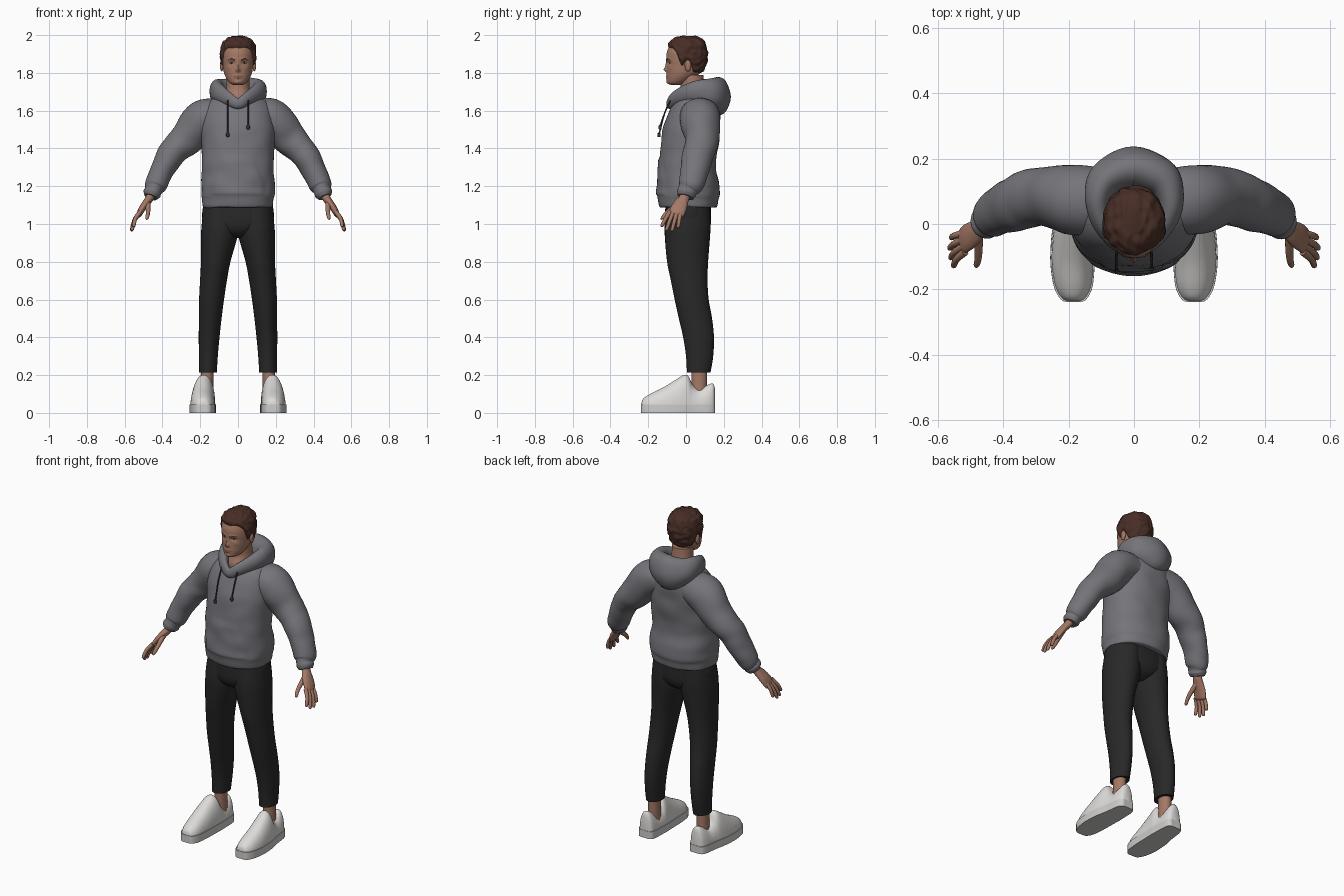
import bpy, bmesh, math
from mathutils import Vector, noise

def material(name, rgb):
    m = bpy.data.materials.new(name)
    m.diffuse_color = (*rgb, 1)
    return m

SKIN = material("skin", (0.37, 0.19, 0.13))
LIP = material("lip", (0.28, 0.12, 0.09))
HAIR = material("brown_hair", (0.065, 0.027, 0.019))
CLOTH = material("grey_fleece", (0.18, 0.175, 0.195))
CORD = material("dark_cord", (0.04, 0.04, 0.045))
PANTS = material("black_fabric", (0.021, 0.021, 0.021))
SHOE = material("white_leather", (0.72, 0.71, 0.69))
SOLE = material("sole_rubber", (0.62, 0.61, 0.59))
EYE = material("eye_white", (0.5, 0.45, 0.42))
X, Y, Z = Vector((1, 0, 0)), Vector((0, 1, 0)), Vector((0, 0, 1))

def spline(secs, steps, closed):
    """Smoothly interpolate section rows."""
    n, out = len(secs), []
    for i in range(n if closed else n - 1):
        pick = (lambda k: secs[k % n]) if closed else (lambda k: secs[min(max(k, 0), n - 1)])
        p = [pick(i + k) for k in (-1, 0, 1, 2)]
        for s in range(steps):
            t = s / steps
            out.append([0.5 * (2 * b + (c - a) * t + (2 * a - 5 * b + 4 * c - d) * t * t
                        + (3 * b - a - 3 * c + d) * t ** 3) for a, b, c, d in zip(*p)])
    return out if closed else out + [list(secs[-1])]

def loft(name, secs, mat, ref=Y, axis=None, n=24, steps=4, p=2.0, closed=False, shape=None):
    """Skin rows of (x, y, z, side radius, ref radius); shape(co, normal) edits vertices."""
    rows = spline(secs, steps, closed)
    bm, rings, m = bmesh.new(), [], len(rows)
    for i, r in enumerate(rows):
        c = Vector(r[:3])
        if axis:
            t = axis
        elif closed:
            t = (Vector(rows[(i + 1) % m][:3]) - Vector(rows[i - 1][:3])).normalized()
        else:
            t = (Vector(rows[min(i + 1, m - 1)][:3]) - Vector(rows[max(i - 1, 0)][:3])).normalized()
        b = (ref - t * ref.dot(t)).normalized()
        a = t.cross(b)
        ring = []
        for k in range(n):
            u = 2 * math.pi * k / n
            ca, sa = math.cos(u), math.sin(u)
            ca = math.copysign(abs(ca) ** (2 / p), ca)
            sa = math.copysign(abs(sa) ** (2 / p), sa)
            ring.append(bm.verts.new(c + a * (r[3] * ca) + b * (r[4] * sa)))
        rings.append(ring)
    for i in range(m if closed else m - 1):
        r0, r1 = rings[i], rings[(i + 1) % m]
        for k in range(n):
            j = (k + 1) % n
            bm.faces.new((r0[k], r0[j], r1[j], r1[k]))
    if not closed:
        bm.faces.new(rings[0])
        bm.faces.new(rings[-1])
    bmesh.ops.recalc_face_normals(bm, faces=bm.faces)
    bm.normal_update()
    if shape:
        moved = [shape(v.co.copy(), v.normal.copy()) for v in bm.verts]
        for v, co in zip(bm.verts, moved):
            v.co = co
    me = bpy.data.meshes.new(name)
    bm.to_mesh(me)
    bm.free()
    me.materials.append(mat)
    ob = bpy.data.objects.new(name, me)
    bpy.context.collection.objects.link(ob)
    return ob

def ball(name, loc, scale, mat):
    bpy.ops.mesh.primitive_uv_sphere_add(segments=20, ring_count=12, location=loc)
    ob = bpy.context.object
    ob.name, ob.scale = name, scale
    ob.data.materials.append(mat)

def level(z, front, back, half, cx=0):
    """Horizontal section from its front and back y."""
    return (cx, (front + back) / 2, z, half, (back - front) / 2)

def folds(co, nrm):
    return co + nrm * (0.006 * noise.noise(Vector((co.x * 9, co.y * 9, co.z * 13))))

def bump(d, s):
    return math.exp(-(d / s) ** 2)

# Head, with the face pushed in and out by soft bumps
head_rows = [level(*r) for r in (
    (1.737, -.082, -.02, .025), (1.746, -.098, .0, .043), (1.77, -.102, .04, .061),
    (1.80, -.102, .075, .074), (1.84, -.101, .095, .081), (1.87, -.104, .103, .084),
    (1.91, -.101, .104, .084), (1.95, -.082, .096, .076), (1.975, -.055, .072, .052),
    (1.985, -.025, .045, .026))]
FACE = ((0, 1.817, .011, .011, .016), (0, 1.838, .008, .018, .008),
        (.033, 1.853, .015, .009, -.009), (.03, 1.873, .02, .006, .004),
        (0, 1.784, .02, .004, .004), (0, 1.773, .017, .004, .004),
        (0, 1.750, .016, .009, .004), (.05, 1.825, .014, .012, .003))

def sculpt(co, nrm):
    if co.y < -.03:
        for x, z, sx, sz, h in FACE:
            co.y -= h * bump(abs(co.x) - x, sx) * bump(co.z - z, sz)
    return co

head = loft("head", head_rows, SKIN, axis=Z, n=96, steps=9, shape=sculpt)
head.data.materials.append(LIP)
head.data.materials.append(HAIR)
for f in head.data.polygons:
    c = f.center
    if c.y < -.05:
        if (c.x / .025) ** 2 + ((c.z - 1.779) / .009) ** 2 < 1:
            f.material_index = 1
        if .014 < abs(c.x) < .053 and abs(c.z - 1.874 + abs(abs(c.x) - .035) * .2) < .004:
            f.material_index = 2

# Hair: a shell over the head that sinks inside it below the hairline
HAIRLINE = ((-.2, 1.932), (-.07, 1.932), (-.05, 1.91), (-.035, 1.865), (-.02, 1.835),
            (0, 1.868), (.022, 1.862), (.04, 1.805), (.2, 1.78))

def grow(co, nrm):
    for (y0, z0), (y1, z1) in zip(HAIRLINE, HAIRLINE[1:]):
        if y0 <= co.y <= y1:
            d = co.z - z0 - (z1 - z0) * (co.y - y0) / (y1 - y0)
    off = min(max(d * .8, -.02), .011)
    if d > 0:
        off += min(d * .3, .007) * noise.noise(Vector((co.x * 60, co.y * 35, co.z * 45)))
    co += nrm * off
    co.z = min(co.z, 2.0)
    return co

loft("hair", head_rows, HAIR, axis=Z, n=96, steps=9, shape=grow)
loft("neck", [(0, .04, 1.60, .085, .085), (0, .033, 1.67, .075, .082),
              (0, .034, 1.72, .062, .064), (0, .03, 1.79, .06, .062)], SKIN, axis=Z)

# Hoodie body with a raised front pocket
def torso_shape(co, nrm):
    co = folds(co, nrm)
    if co.y < 0:
        edge = min(.14 - max(0, co.z - 1.22) * .45 - abs(co.x), 1.355 - co.z, co.z - 1.15)
        co.y -= min(max(edge, 0) * .6, .007)
    return co

loft("hoodie_body", [level(*r) for r in (
    (1.088, -.125, .15, .17), (1.093, -.138, .163, .184), (1.13, -.145, .168, .188),
    (1.16, -.15, .177, .194), (1.22, -.146, .177, .195), (1.30, -.142, .16, .19),
    (1.40, -.135, .168, .192), (1.50, -.122, .178, .196), (1.58, -.098, .183, .19),
    (1.64, -.066, .178, .165), (1.675, -.03, .16, .12), (1.695, 0, .14, .08))],
    CLOTH, axis=Z, n=64, steps=5, p=2.25, shape=torso_shape)

# Hood lying round the neck, fat at the back
half = [(.05, -.06, 1.663, .024, .036), (.095, 0, 1.688, .032, .048),
        (.113, .07, 1.70, .04, .062), (.085, .137, 1.692, .055, .08)]
hood = [(0, -.085, 1.638, .02, .03)] + half + [(0, .17, 1.676, .066, .1)]
hood += [(-x, y, z, a, b) for x, y, z, a, b in reversed(half)]
loft("hood", hood, CLOTH, ref=Z, n=28, steps=6, closed=True, shape=folds)

# Hips
loft("hips", [level(*r) for r in (
    (1.13, -.105, .13, .178), (1.05, -.112, .132, .19), (.99, -.11, .13, .175),
    (.95, -.09, .11, .10), (.925, -.05, .07, .04))], PANTS, axis=Z, n=40, p=2.2)

def flat_sole(co, nrm):
    co.z = min(max(co.z, 0), .045)
    return co

def above_sole(co, nrm):
    co.z = max(co.z, .02)
    return co

SHOE_ROWS = ((-.236, .185, .018, .05), (-.227, .185, .036, .075), (-.19, .186, .055, .10),
             (-.12, .188, .064, .135), (-.05, .186, .064, .178), (-.012, .183, .062, .20),
             (.012, .18, .06, .195), (.035, .178, .057, .15), (.07, .176, .054, .125),
             (.115, .174, .05, .148), (.143, .172, .041, .155), (.153, .172, .025, .13))

for s, side in ((1, "left"), (-1, "right")):
    def part(name, rows, mat, **kw):
        return loft(side + "_" + name, [(r[0] * s, *r[1:]) for r in rows], mat, **kw)

    # Sleeve with a gathered ribbed cuff
    part("sleeve", [(.09, .07, 1.58, .085, .10), (.18, .074, 1.555, .105, .108),
                    (.265, .085, 1.46, .092, .092), (.325, .075, 1.40, .078, .088),
                    (.365, .06, 1.352, .073, .082), (.405, .045, 1.275, .064, .075),
                    (.437, .025, 1.205, .058, .066), (.447, .012, 1.178, .044, .054),
                    (.455, .004, 1.16, .047, .052), (.462, -.002, 1.142, .036, .044)],
         CLOTH, n=36, steps=6, shape=folds)

    # Hand
    part("palm", [(.45, .005, 1.18, .026, .028), (.466, -.008, 1.14, .022, .027),
                  (.487, -.026, 1.11, .02, .037), (.508, -.04, 1.08, .018, .042),
                  (.524, -.053, 1.05, .014, .04), (.528, -.056, 1.043, .006, .03)], SKIN)
    for i, (y0, y1, x1, z1) in enumerate(((-.085, -.13, .553, .985), (-.066, -.105, .562, .965),
                                          (-.046, -.075, .565, .962), (-.028, -.042, .56, .98))):
        end = Vector((x1, y1, z1))
        base = Vector((.517, y0, 1.065))
        mid = base.lerp(end, .5) + Vector((.008, 0, .004))
        near = mid.lerp(end, .85)
        part(f"finger_{i + 1}", [(*base, .012, .012), (*mid, .0105, .0105),
                                 (*near, .009, .009), (*end, .003, .003)], SKIN, n=12)
    part("thumb", [(.478, -.03, 1.115, .016, .018), (.476, -.07, 1.085, .013, .014),
                   (.477, -.105, 1.055, .011, .011), (.482, -.125, 1.032, .009, .009),
                   (.484, -.132, 1.024, .003, .003)], SKIN, n=14)

    # Trouser leg
    part("trouser_leg", [level(*r) for r in (
        (1.10, -.10, .125, .09, .09), (1.0, -.112, .13, .096, .096), (.93, -.112, .127, .096, .1),
        (.80, -.10, .117, .078, .118), (.70, -.08, .114, .071, .13), (.60, -.06, .12, .066, .14),
        (.50, -.038, .138, .06, .147), (.40, -.015, .148, .055, .153),
        (.30, .0, .144, .05, .157), (.215, .005, .13, .047, .159))],
        PANTS, axis=Z, n=32, steps=5)

    # Ankle and shoe
    part("ankle", [(.165, .07, .06, .036, .045), (.165, .07, .13, .034, .041),
                   (.162, .07, .25, .034, .042)], SKIN, axis=Z, n=20)
    part("shoe_upper", [(cx, y, .03, w, h - .03) for y, cx, w, h in SHOE_ROWS],
         SHOE, ref=Z, axis=Y, n=40, steps=4, p=2.2, shape=above_sole)
    part("shoe_sole", [(cx, y * 1.012, .02, w + .004, .2) for y, cx, w, h in SHOE_ROWS],
         SOLE, ref=Z, axis=Y, n=40, steps=4, p=3, shape=flat_sole)

    # Ear and eye
    ball(side + "_ear", (s * .086, .01, 1.838), (.01, .017, .03), SKIN)
    ball(side + "_eye", (s * .033, -.0795, 1.852), (.0125, .0085, .0055), EYE)
    ball(side + "_iris", (s * .033, -.0855, 1.852), (.0048, .0035, .0048), CORD)

    # Drawstring with a knotted tip
    low = 1.50 if s > 0 else 1.46
    tip = -.137 if s > 0 else -.143
    part("drawstring", [(.053, -.078, 1.665, .004, .004), (.054, -.112, 1.59, .004, .004),
                        (.054, tip + .004, low + .03, .004, .004),
                        (.054, tip, low + .02, .008, .008), (.054, tip, low + .003, .008, .008),
                        (.054, tip, low, .003, .003)], CORD, n=10)

# Smooth shading with sharp edges kept
bpy.ops.object.select_all(action='SELECT')
bpy.context.view_layer.objects.active = head
bpy.ops.object.shade_smooth_by_angle(angle=math.radians(50))
